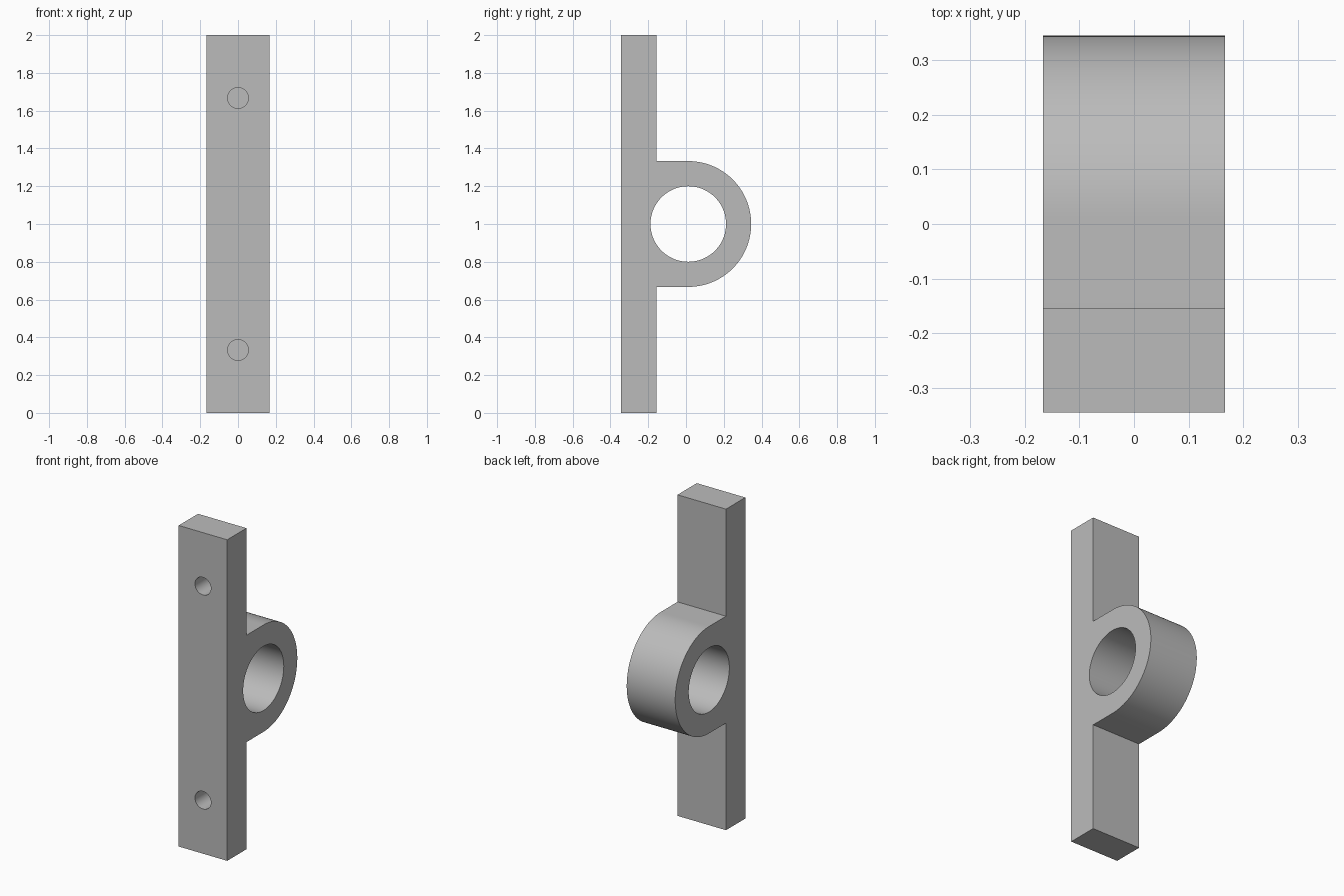
import bpy
import bmesh
from math import pi, sin, cos, radians
from mathutils import Matrix

cube = bpy.data.objects.get("Cube")
if cube:
    bpy.data.objects.remove(cube, do_unlink=True)

HALF_W = 0.167               # half width along x
FRONT, PLATE_BACK = -0.345, -0.155
HEIGHT, MID = 2.0, 1.0
RING_Y, RING_R, BORE_R = 0.012, 0.333, 0.2
HOLE_R, HOLE_DEPTH = 0.055, 0.14

grey = bpy.data.materials.new("plain grey")
grey.use_nodes = True
colour = (0.5, 0.5, 0.5, 1)
grey.diffuse_color = colour
grey.node_tree.nodes["Principled BSDF"].inputs["Base Color"].default_value = colour


def add_object(name, bm):
    bmesh.ops.recalc_face_normals(bm, faces=bm.faces)
    mesh = bpy.data.meshes.new(name)
    bm.to_mesh(mesh)
    bm.free()
    mesh.materials.append(grey)
    obj = bpy.data.objects.new(name, mesh)
    bpy.context.collection.objects.link(obj)
    return obj


def cut_cylinder(target, radius, depth, centre, axis, sides):
    """Cut a round hole along the given axis."""
    bm = bmesh.new()
    turn = Matrix.Rotation(pi / 2, 4, "Y" if axis == "X" else "X")
    bmesh.ops.create_cone(bm, cap_ends=True, segments=sides, radius1=radius,
                          radius2=radius, depth=depth,
                          matrix=Matrix.Translation(centre) @ turn)
    cutter = add_object("hole_cutter", bm)
    cutter.hide_render = True
    mod = target.modifiers.new("hole", "BOOLEAN")
    mod.operation = "DIFFERENCE"
    mod.solver = "EXACT"
    mod.object = cutter
    bpy.context.view_layer.objects.active = target
    bpy.ops.object.modifier_apply(modifier=mod.name)
    bpy.data.objects.remove(cutter, do_unlink=True)


# Side profile: mounting plate with a rounded lug on the back
steps = 64
arc = [(RING_Y + RING_R * cos(a), MID + RING_R * sin(a))
       for a in (-pi / 2 + pi * i / steps for i in range(steps + 1))]
profile = [(FRONT, 0), (PLATE_BACK, 0), (PLATE_BACK, MID - RING_R), *arc,
           (PLATE_BACK, MID + RING_R), (PLATE_BACK, HEIGHT), (FRONT, HEIGHT)]
bm = bmesh.new()
side = bm.faces.new([bm.verts.new((-HALF_W, y, z)) for y, z in profile])
wall = bmesh.ops.extrude_face_region(bm, geom=[side])
bmesh.ops.translate(bm, vec=(2 * HALF_W, 0, 0),
                    verts=[v for v in wall["geom"] if isinstance(v, bmesh.types.BMVert)])
bracket = add_object("bracket_body", bm)

# Large bore through the lug
cut_cylinder(bracket, BORE_R, 4 * HALF_W, (0, RING_Y, MID), "X", 96)

# Two blind screw holes in the front
for z in (HEIGHT / 6, HEIGHT * 5 / 6):
    cut_cylinder(bracket, HOLE_R, 2 * HOLE_DEPTH, (0, FRONT, z), "Y", 48)

bpy.ops.object.select_all(action="DESELECT")
bracket.select_set(True)
bpy.context.view_layer.objects.active = bracket
bpy.ops.object.shade_smooth_by_angle(angle=radians(30))
